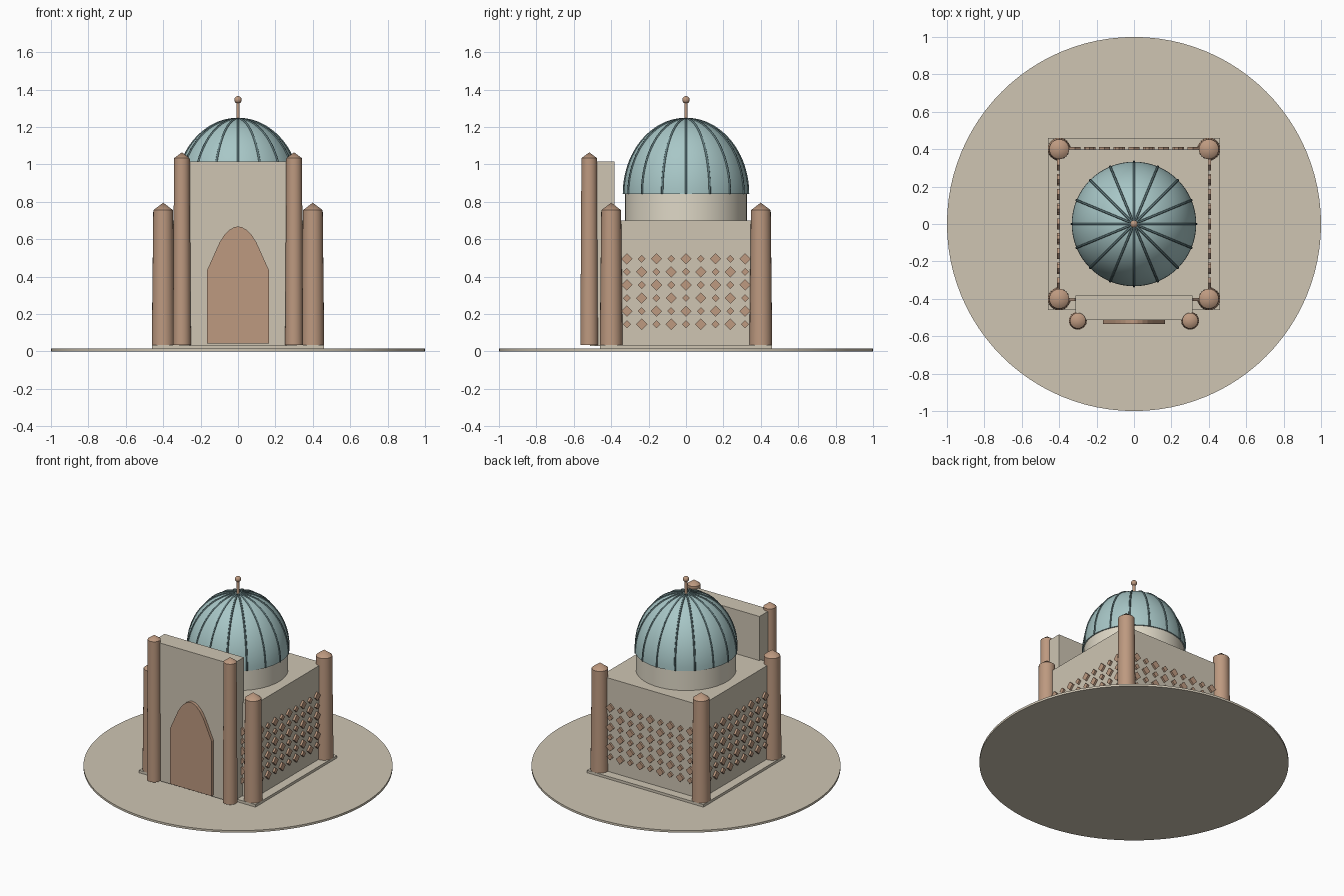
import bpy, bmesh, math
from mathutils import Matrix

if "Cube" in bpy.data.objects:
    bpy.data.objects.remove(bpy.data.objects["Cube"])


def mat(name, rgb):
    m = bpy.data.materials.new(name)
    m.diffuse_color = (*rgb, 1)
    m.use_nodes = True
    m.node_tree.nodes["Principled BSDF"].inputs["Base Color"].default_value = m.diffuse_color
    return m


SAND = mat("sandstone", (0.62, 0.56, 0.45))
CREAM = mat("pale_cream", (0.74, 0.69, 0.57))
BROWN = mat("terracotta", (0.51, 0.32, 0.215))
TEAL = mat("dome_teal", (0.39, 0.57, 0.57))
DARK = mat("rib_dark_teal", (0.12, 0.2, 0.21))


def finish(name, bm, material, smooth=False):
    bmesh.ops.recalc_face_normals(bm, faces=bm.faces)
    me = bpy.data.meshes.new(name)
    bm.to_mesh(me)
    bm.free()
    me.materials.append(material)
    ob = bpy.data.objects.new(name, me)
    bpy.context.collection.objects.link(ob)
    if smooth:
        bpy.ops.object.select_all(action='DESELECT')
        ob.select_set(True)
        bpy.context.view_layer.objects.active = ob
        bpy.ops.object.shade_smooth_by_angle(angle=math.radians(30))
    return ob


def box(name, x0, x1, y0, y1, z0, z1, material):
    bm = bmesh.new()
    bmesh.ops.create_cube(bm, size=1)
    for v in bm.verts:
        v.co = ((x0 + x1) / 2 + v.co.x * (x1 - x0),
                (y0 + y1) / 2 + v.co.y * (y1 - y0),
                (z0 + z1) / 2 + v.co.z * (z1 - z0))
    return finish(name, bm, material)


def lathe(name, profile, sides, material, x=0, y=0):
    """Revolve (radius, z) points round a vertical axis at x, y."""
    bm = bmesh.new()
    vs = [bm.verts.new((r, 0, z)) for r, z in profile]
    es = [bm.edges.new(p) for p in zip(vs, vs[1:])]
    bmesh.ops.spin(bm, geom=vs + es, cent=(0, 0, 0), axis=(0, 0, 1),
                   angle=2 * math.pi, steps=sides)
    bmesh.ops.remove_doubles(bm, verts=bm.verts, dist=1e-5)
    bmesh.ops.translate(bm, verts=bm.verts, vec=(x, y, 0))
    return finish(name, bm, material, True)


def prism(bm, outline, y0, y1, matrix=Matrix()):
    """Extrude an (x, z) outline from y0 to y1."""
    a = [bm.verts.new(matrix @ Matrix.Translation((x, y0, z)).translation) for x, z in outline]
    b = [bm.verts.new(matrix @ Matrix.Translation((x, y1, z)).translation) for x, z in outline]
    bm.faces.new(a)
    bm.faces.new(b[::-1])
    n = len(a)
    for i in range(n):
        bm.faces.new((a[i], b[i], b[(i + 1) % n], a[(i + 1) % n]))


# Base disc, plinth, hall and portal block
lathe("base_disc", [(0, 0), (1, 0), (1, 0.015), (0, 0.015)], 96, SAND)
box("plinth", -0.46, 0.46, -0.46, 0.46, 0.01, 0.033, SAND)
box("hall", -0.397, 0.397, -0.397, 0.397, 0.03, 0.70, SAND)
box("portal", -0.313, 0.313, -0.512, -0.382, 0.03, 1.015, SAND)

# Pointed door panel
half = [(0.165, 0.043), (0.165, 0.435), (0.143, 0.483), (0.12, 0.535), (0.098, 0.583),
        (0.073, 0.622), (0.045, 0.65), (0.02, 0.664)]
bm = bmesh.new()
prism(bm, half + [(0, 0.668)] + [(-x, z) for x, z in half[::-1]], -0.534, -0.505)
finish("door_panel", bm, BROWN)

# Corner and portal towers with conical caps
for sx in (-1, 1):
    for sy in (-1, 1):
        lathe("corner_tower", [(0, 0.033), (0.061, 0.033), (0.053, 0.755), (0, 0.795)],
              24, BROWN, sx * 0.4, sy * 0.4)
    lathe("portal_tower", [(0, 0.033), (0.048, 0.033), (0.042, 1.033), (0, 1.064)],
          24, BROWN, sx * 0.3, -0.517)

# Diamond lattice on all four walls, sizes alternating like a checkerboard
bm = bmesh.new()
for side in range(4):
    turn = Matrix.Rotation(side * math.pi / 2, 4, 'Z')
    for row in range(6):
        for col in range(9):
            r = 0.030 if (row + col) % 2 else 0.021
            x, z = (col - 4) * 0.079, 0.145 + row * 0.07
            prism(bm, [(x + r, z), (x, z + r), (x - r, z), (x, z - r)], -0.411, -0.39, turn)
finish("wall_lattice", bm, BROWN)

# Drum and dome
lathe("drum", [(0, 0.69), (0.325, 0.69), (0.325, 0.845), (0, 0.845)], 64, CREAM)
R, H, Z = 0.333, 0.402, 0.842
arc = [(R * math.cos(i * math.pi / 48), Z + H * math.sin(i * math.pi / 48)) for i in range(24)]
lathe("dome", [(0, Z)] + arc + [(0, Z + H)], 64, TEAL)

# Sixteen dome ribs
curve = bpy.data.curves.new("dome_ribs", 'CURVE')
curve.dimensions = '3D'
curve.bevel_depth = 0.006
curve.bevel_resolution = 1
curve.use_fill_caps = True
for k in range(16):
    a = k * math.pi / 8
    s = curve.splines.new('POLY')
    s.points.add(len(arc) - 1)
    for p, (r, z) in zip(s.points, arc):
        p.co = (r * math.cos(a), r * math.sin(a), z, 1)
curve.materials.append(DARK)
ribs = bpy.data.objects.new("dome_ribs", curve)
bpy.context.collection.objects.link(ribs)
bpy.ops.object.select_all(action='DESELECT')
ribs.select_set(True)
bpy.context.view_layer.objects.active = ribs
bpy.ops.object.convert(target='MESH')

# Finial
lathe("finial_pole", [(0, 1.23), (0.009, 1.23), (0.009, 1.34), (0, 1.34)], 16, BROWN)
bm = bmesh.new()
bmesh.ops.create_uvsphere(bm, u_segments=20, v_segments=12, radius=0.02,
                          matrix=Matrix.Translation((0, 0, 1.345)))
finish("finial_ball", bm, BROWN, True)
